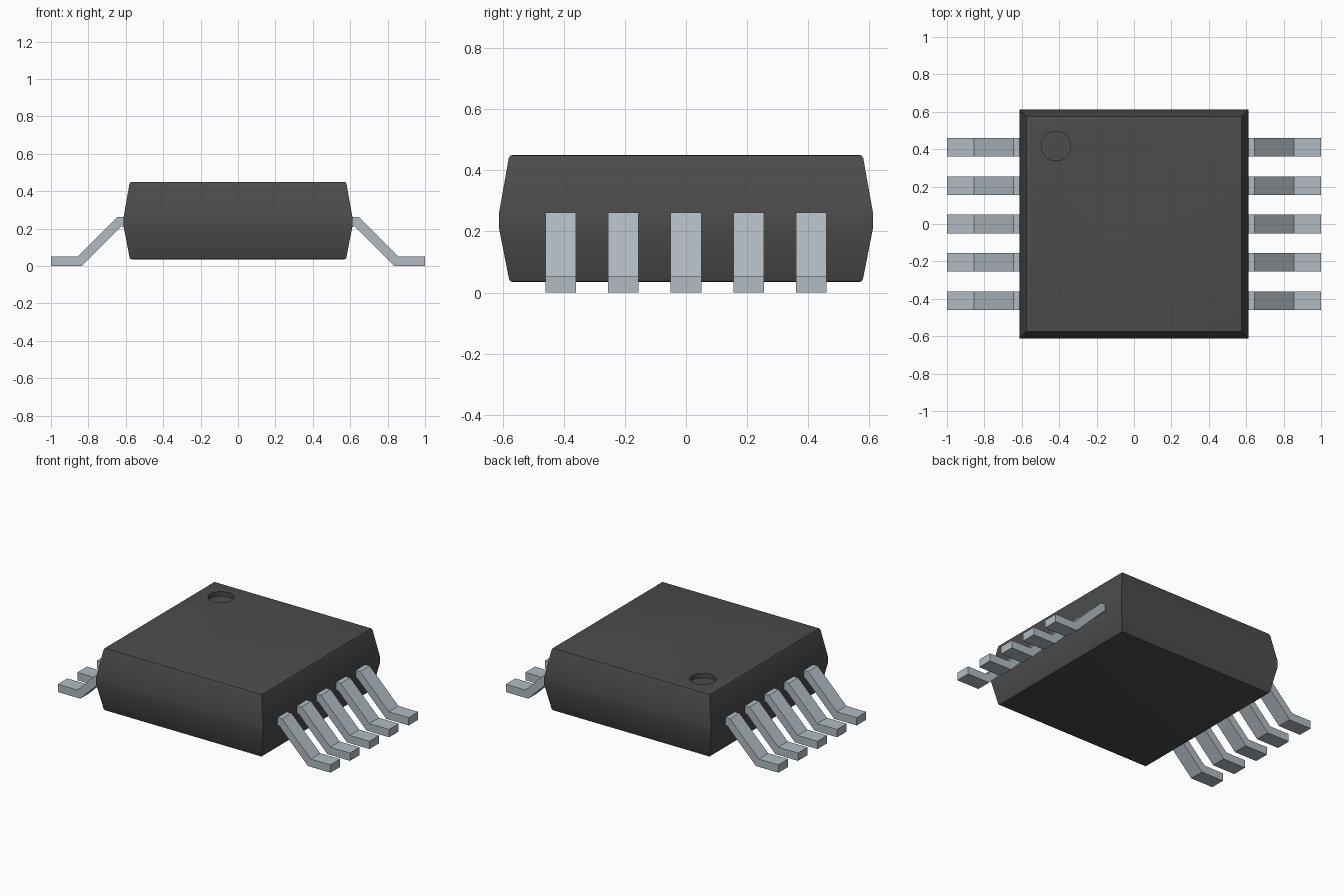
import bpy, bmesh, math

cube = bpy.data.objects.get("Cube")
if cube:
    bpy.data.objects.remove(cube, do_unlink=True)


def material(name, rgb, metallic=0.0):
    m = bpy.data.materials.new(name)
    m.use_nodes = True
    m.diffuse_color = (*rgb, 1)
    bsdf = m.node_tree.nodes["Principled BSDF"]
    bsdf.inputs["Base Color"].default_value = (*rgb, 1)
    bsdf.inputs["Roughness"].default_value = 0.6
    return m


def make_object(name, bm, mat):
    bmesh.ops.recalc_face_normals(bm, faces=bm.faces)
    mesh = bpy.data.meshes.new(name)
    bm.to_mesh(mesh)
    bm.free()
    mesh.materials.append(mat)
    ob = bpy.data.objects.new(name, mesh)
    bpy.context.collection.objects.link(ob)
    return ob


plastic = material("dark grey plastic", (0.072, 0.072, 0.072))
metal = material("tinned metal", (0.44, 0.50, 0.54))

# Package body: square rings stacked along a (half width, height) profile
profile = [(0.567, 0.035), (0.574, 0.037), (0.579, 0.044), (0.612, 0.212), (0.612, 0.260),
           (0.580, 0.440), (0.575, 0.448), (0.567, 0.450)]
bm = bmesh.new()
rings = [[bm.verts.new((sx * h, sy * h, z)) for sx, sy in ((-1, -1), (1, -1), (1, 1), (-1, 1))]
         for h, z in profile]
for low, high in zip(rings, rings[1:]):
    for i in range(4):
        j = (i + 1) % 4
        bm.faces.new((low[i], low[j], high[j], high[i]))
bm.faces.new(rings[0])
bm.faces.new(rings[-1])
body = make_object("package_body", bm, plastic)

# Round recess marking the first pin
bpy.ops.mesh.primitive_cylinder_add(vertices=48, radius=0.079, depth=0.1,
                                    location=(-0.417, 0.417, 0.47))
cutter = bpy.context.object
cutter.name = "recess_cutter"
cutter.hide_render = True
cutter.data.materials.append(plastic)
cut = body.modifiers.new("recess", "BOOLEAN")
cut.operation = "DIFFERENCE"
cut.solver = "EXACT"
cut.object = cutter
bpy.ops.object.select_all(action="DESELECT")
body.select_set(True)
bpy.context.view_layer.objects.active = body
bpy.ops.object.modifier_apply(modifier=cut.name)
bpy.data.objects.remove(cutter, do_unlink=True)
bpy.ops.object.shade_smooth_by_angle(angle=math.radians(35))

# Bent leads: a side outline extruded across the lead width
outline = [(0.58, 0.262), (0.645, 0.262), (0.855, 0.052), (1.0, 0.052),
           (1.0, 0.0), (0.835, 0.0), (0.625, 0.210), (0.58, 0.210)]
WIDTH, PITCH = 0.10, 0.205


def lead(name, side, y):
    bm = bmesh.new()
    face = bm.faces.new([bm.verts.new((side * x, y - WIDTH / 2, z)) for x, z in outline])
    new = bmesh.ops.extrude_face_region(bm, geom=[face])["geom"]
    bmesh.ops.translate(bm, vec=(0, WIDTH, 0),
                        verts=[v for v in new if isinstance(v, bmesh.types.BMVert)])
    make_object(name, bm, metal)


for side, label in ((1, "left"), (-1, "right")):
    for i in range(5):
        lead(f"{label}_lead_{i + 1}", side, (i - 2) * PITCH)
